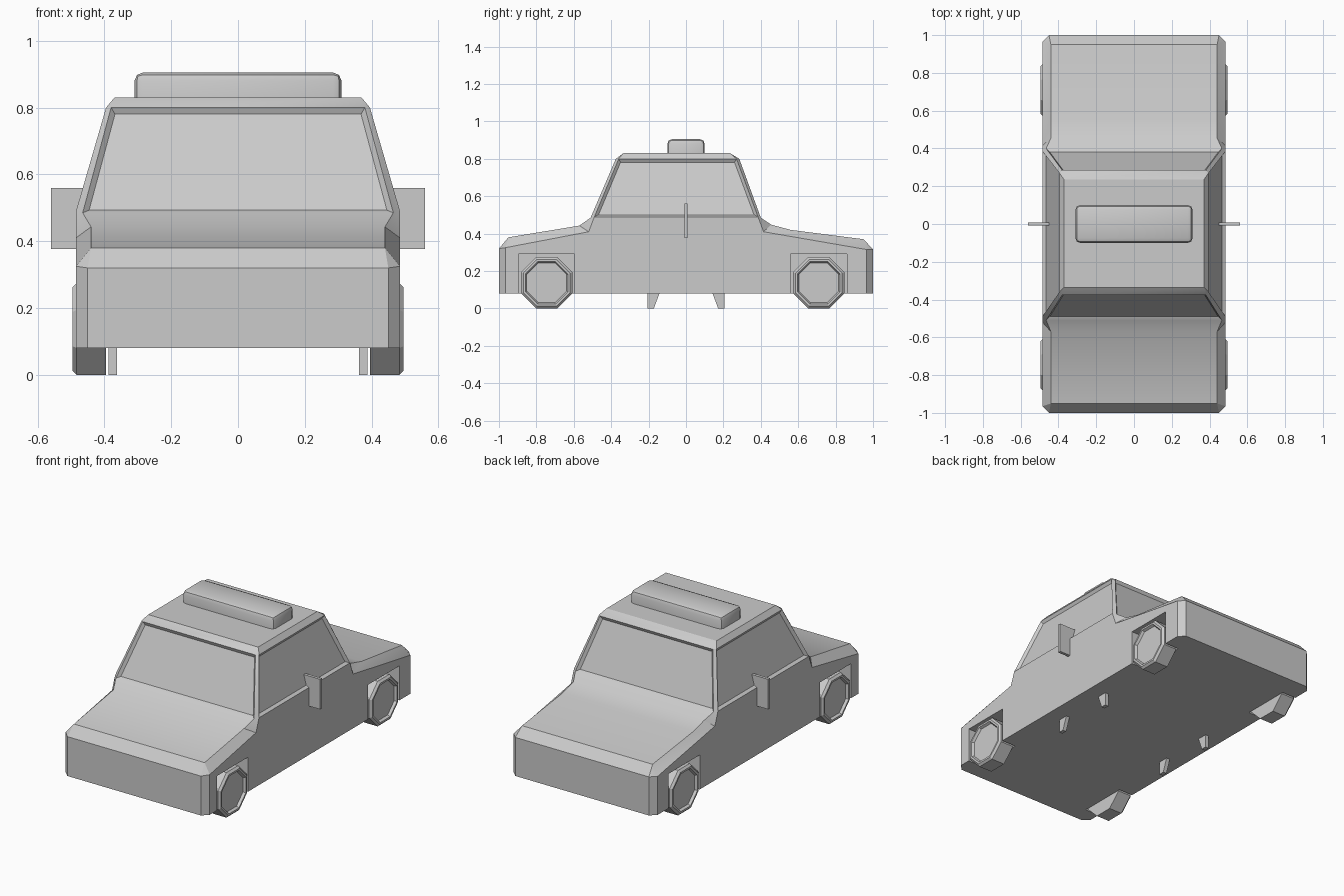
import bpy, bmesh, math
from mathutils import Matrix

if "Cube" in bpy.data.objects:
    bpy.data.objects.remove(bpy.data.objects["Cube"])


def finish(name, bm, smooth=None):
    bmesh.ops.recalc_face_normals(bm, faces=bm.faces)
    mesh = bpy.data.meshes.new(name)
    bm.to_mesh(mesh)
    bm.free()
    obj = bpy.data.objects.new(name, mesh)
    bpy.context.collection.objects.link(obj)
    if smooth:
        bpy.ops.object.select_all(action='DESELECT')
        obj.select_set(True)
        bpy.context.view_layer.objects.active = obj
        bpy.ops.object.shade_smooth_by_angle(angle=math.radians(smooth))
    return obj


def add_box(bm, lo, hi):
    size = [h - l for l, h in zip(lo, hi)]
    mid = [(h + l) / 2 for l, h in zip(lo, hi)]
    m = Matrix.Translation(mid) @ Matrix.Diagonal((*size, 1))
    return bmesh.ops.create_cube(bm, size=1, matrix=m)


# Body: outer side outline (key -> x, y, z) and inner outline tied to it
OUTER = {
    'front_low': (.485, -.965, .08), 'front_top': (.485, -.965, .325),
    'hood': (.485, -.52, .41), 'a_low': (.485, -.49, .49),
    'a_top': (.395, -.36, .80), 'c_top': (.395, .27, .80),
    'c_low': (.485, .385, .49), 'trunk': (.485, .415, .41),
    'rear_top': (.485, .965, .315), 'rear_low': (.485, .965, .08)}
INNER = [
    ((.45, -1, .08), 'front_low'), ((.45, -1, .32), 'front_top'),
    ((.44, -.95, .38), 'front_top'), ((.44, -.57, .443), 'hood'),
    ((.465, -.51, .485), 'a_low'), ((.38, -.375, .80), 'a_top'),
    ((.37, -.335, .83), 'a_top'), ((.37, .235, .83), 'c_top'),
    ((.38, .285, .80), 'c_top'), ((.465, .40, .485), 'c_low'),
    ((.44, .455, .448), 'trunk'), ((.44, .56, .42), 'trunk'),
    ((.44, .95, .37), 'rear_top'), ((.45, 1, .315), 'rear_top'),
    ((.45, 1, .08), 'rear_low')]
bm = bmesh.new()
inner, outer, windows = {}, {}, []
for s in (-1, 1):
    inner[s] = [bm.verts.new((s * x, y, z)) for (x, y, z), _ in INNER]
    outer[s] = {k: bm.verts.new((s * x, y, z)) for k, (x, y, z) in OUTER.items()}
for a in range(len(INNER)):
    b = (a + 1) % len(INNER)
    face = bm.faces.new((inner[-1][a], inner[-1][b], inner[1][b], inner[1][a]))
    if a in (4, 8):
        windows.append(face)
    for s in (-1, 1):
        ring = [inner[s][a], inner[s][b], outer[s][INNER[b][1]], outer[s][INNER[a][1]]]
        bm.faces.new(list(dict.fromkeys(ring)))
for s in (-1, 1):
    o = outer[s]
    bm.faces.new([v for k, v in o.items() if k not in ('a_top', 'c_top')])
    windows.append(bm.faces.new([o[k] for k in ('a_low', 'a_top', 'c_top', 'c_low')]))
bmesh.ops.recalc_face_normals(bm, faces=bm.faces)
bmesh.ops.inset_individual(bm, faces=windows, thickness=.015, depth=-.015, use_even_offset=True)
body = finish("car_body", bm, 30)

# Square wheel wells cut out of the body
WHEEL_Y = (-.745, .71)
bm = bmesh.new()
for y in WHEEL_Y:
    for s in (-1, 1):
        x0, x1 = sorted((s * .39, s * .6))
        add_box(bm, (x0, y - .15, -.05), (x1, y + .15, .29))
cutter = finish("wheel_well_cutter", bm)
cutter.hide_render = True
cutter.hide_viewport = True
cut = body.modifiers.new("wheel_wells", 'BOOLEAN')
cut.operation = 'DIFFERENCE'
cut.solver = 'EXACT'
cut.object = cutter

# Octagonal wheels with chamfered rim and sunken hub
for y, end in zip(WHEEL_Y, ("front", "rear")):
    for s, side in ((-1, "left"), (1, "right")):
        bm = bmesh.new()
        m = (Matrix.Translation((s * .445, y, .137)) @ Matrix.Rotation(s * math.pi / 2, 4, 'Y')
             @ Matrix.Rotation(math.pi / 8, 4, 'Z'))
        r = .137 / math.cos(math.pi / 8)
        bmesh.ops.create_cone(bm, cap_ends=True, segments=8, radius1=r, radius2=r,
                              depth=.10, matrix=m)
        cap = max(bm.faces, key=lambda f: s * f.calc_center_median().x)
        bmesh.ops.bevel(bm, geom=list(cap.edges), offset=.012, segments=1, affect='EDGES')
        cap = max(bm.faces, key=lambda f: s * f.calc_center_median().x)
        bmesh.ops.inset_individual(bm, faces=[cap], thickness=.012)
        bmesh.ops.inset_individual(bm, faces=[cap], thickness=.008, depth=-.015)
        finish(f"{end}_{side}_wheel", bm)

# Thin wing mirrors and tapered floor brackets
for s, side in ((-1, "left"), (1, "right")):
    bm = bmesh.new()
    x0, x1 = sorted((s * .445, s * .56))
    add_box(bm, (x0, -.009, .377), (x1, .009, .56))
    finish(f"{side}_mirror", bm)
    for d, end in ((-1, "front"), (1, "rear")):
        bm = bmesh.new()
        profile = [(.14, .085), (.205, .085), (.205, 0), (.172, 0)]
        face = bm.faces.new([bm.verts.new((s * .363, d * y, z)) for y, z in profile])
        ext = bmesh.ops.extrude_face_region(bm, geom=[face])['geom']
        bmesh.ops.translate(bm, vec=(s * .024, 0, 0),
                            verts=[v for v in ext if isinstance(v, bmesh.types.BMVert)])
        finish(f"{end}_{side}_bracket", bm)

# Rounded roof sign
bm = bmesh.new()
add_box(bm, (-.31, -.1, .81), (.31, .1, .905))
bmesh.ops.bevel(bm, geom=[e for e in bm.edges if max(v.co.z for v in e.verts) > .9],
                offset=.025, segments=2, profile=.5, affect='EDGES')
finish("roof_sign", bm, 35)
